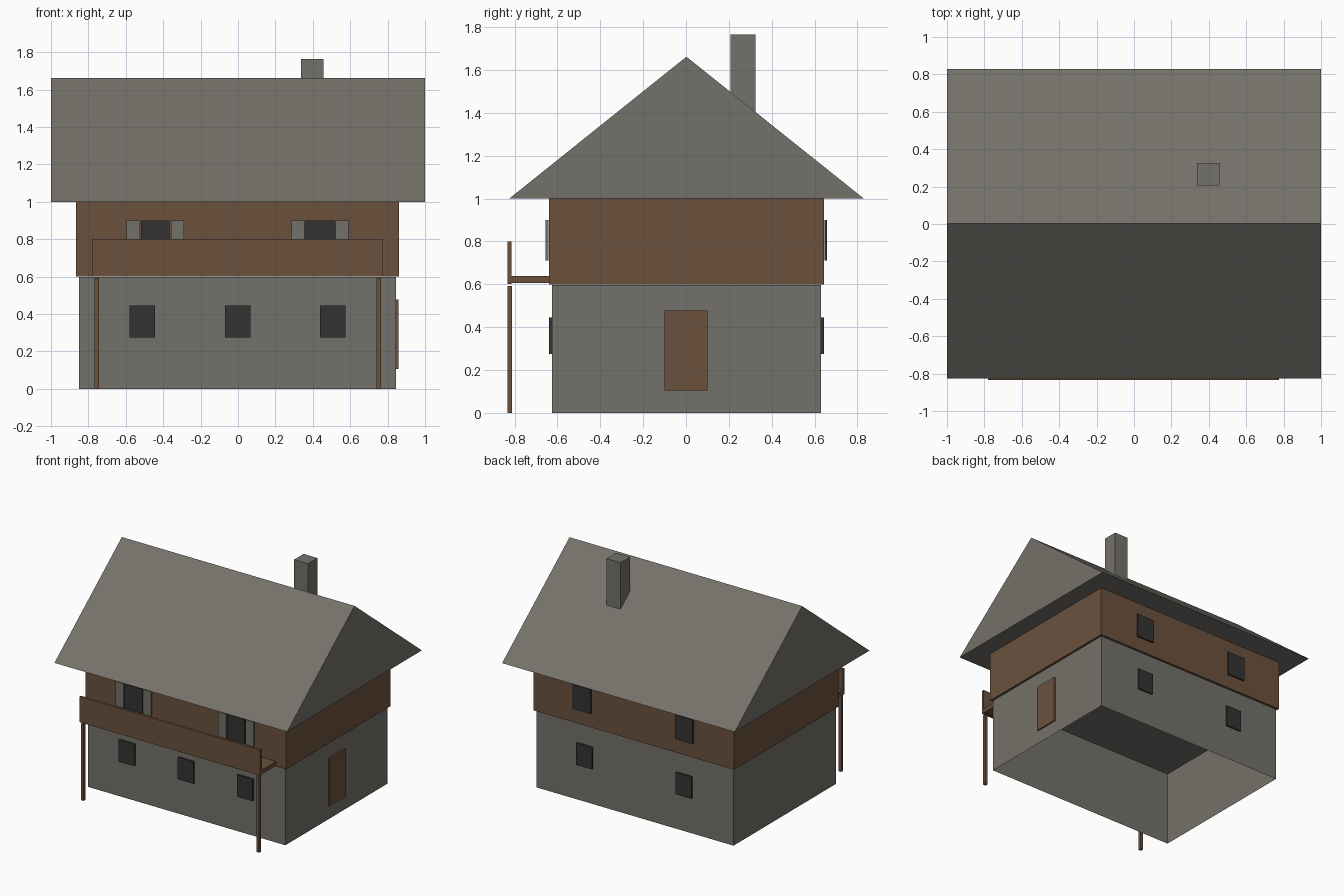
import bpy
import bmesh

if "Cube" in bpy.data.objects:
    bpy.data.objects.remove(bpy.data.objects["Cube"], do_unlink=True)


def make_material(name, rgb):
    mat = bpy.data.materials.new(name)
    mat.use_nodes = True
    color = (*rgb, 1.0)
    mat.diffuse_color = color
    mat.node_tree.nodes["Principled BSDF"].inputs["Base Color"].default_value = color
    return mat


stone = make_material("warm grey stone", (0.175, 0.166, 0.143))
wood = make_material("brown wood", (0.147, 0.083, 0.048))
glass = make_material("dark glass", (0.033, 0.033, 0.033))


def finish(name, bm, mat):
    bmesh.ops.recalc_face_normals(bm, faces=bm.faces)
    mesh = bpy.data.meshes.new(name)
    bm.to_mesh(mesh)
    bm.free()
    mesh.materials.append(mat)
    obj = bpy.data.objects.new(name, mesh)
    bpy.context.collection.objects.link(obj)
    return obj


def box(name, mat, xs, ys, zs, open_bottom=False):
    """Axis-aligned box given by its extents."""
    bm = bmesh.new()
    bmesh.ops.create_cube(bm, size=1)
    for v in bm.verts:
        v.co = [r[0] if c < 0 else r[1] for c, r in zip(v.co, (xs, ys, zs))]
    bmesh.ops.recalc_face_normals(bm, faces=bm.faces)
    if open_bottom:
        floor = [f for f in bm.faces if f.normal.z < -0.9]
        bmesh.ops.delete(bm, geom=floor, context="FACES_ONLY")
    return finish(name, bm, mat)


# Storeys: the lower one is an open-bottomed shell
box("lower_storey", stone, (-0.85, 0.845), (-0.625, 0.63), (0, 0.597), open_bottom=True)
box("upper_storey", wood, (-0.865, 0.86), (-0.64, 0.645), (0.6, 1.0))

# Solid gable roof: triangle profile extruded along x
bm = bmesh.new()
profile = [(-0.825, 1.0), (0.83, 1.0), (0.002, 1.662)]
gable = bm.faces.new([bm.verts.new((-1, y, z)) for y, z in profile])
ext = bmesh.ops.extrude_face_region(bm, geom=[gable], use_keep_orig=True)
bmesh.ops.translate(bm, vec=(2, 0, 0),
                    verts=[g for g in ext["geom"] if isinstance(g, bmesh.types.BMVert)])
finish("roof", bm, stone)

box("chimney", stone, (0.336, 0.456), (0.207, 0.325), (1.2, 1.765))

# Door on the left side wall
box("door", wood, (0.846, 0.858), (-0.1, 0.1), (0.105, 0.477))

# Lower windows
low_z = (0.275, 0.445)
for i, x in enumerate((-0.511, -0.002, 0.506)):
    box(f"front_lower_window_{i}", glass, (x - 0.068, x + 0.068), (-0.64, -0.626), low_z)
for i, x in enumerate((-0.43, 0.425)):
    box(f"back_lower_window_{i}", glass, (x - 0.068, x + 0.068), (0.631, 0.644), low_z)

# Upper windows, with shutters on the front
high_z = (0.71, 0.9)
for i, x in enumerate((-0.442, 0.438)):
    box(f"front_upper_window_{i}", glass, (x - 0.077, x + 0.077), (-0.653, -0.641), high_z)
    box(f"back_upper_window_{i}", glass, (x - 0.077, x + 0.077), (0.646, 0.659), high_z)
    for side, sx in (("right", x - 0.118), ("left", x + 0.118)):
        box(f"{side}_shutter_{i}", stone, (sx - 0.035, sx + 0.035), (-0.655, -0.641), high_z)

# Balcony: floor slab, front railing board and two posts
box("balcony_floor", wood, (-0.78, 0.775), (-0.815, -0.64), (0.605, 0.638))
box("balcony_railing", wood, (-0.78, 0.775), (-0.834, -0.815), (0.602, 0.8))
for side, x in (("right", -0.755), ("left", 0.753)):
    box(f"{side}_post", wood, (x - 0.012, x + 0.012), (-0.834, -0.811), (0, 0.593))
